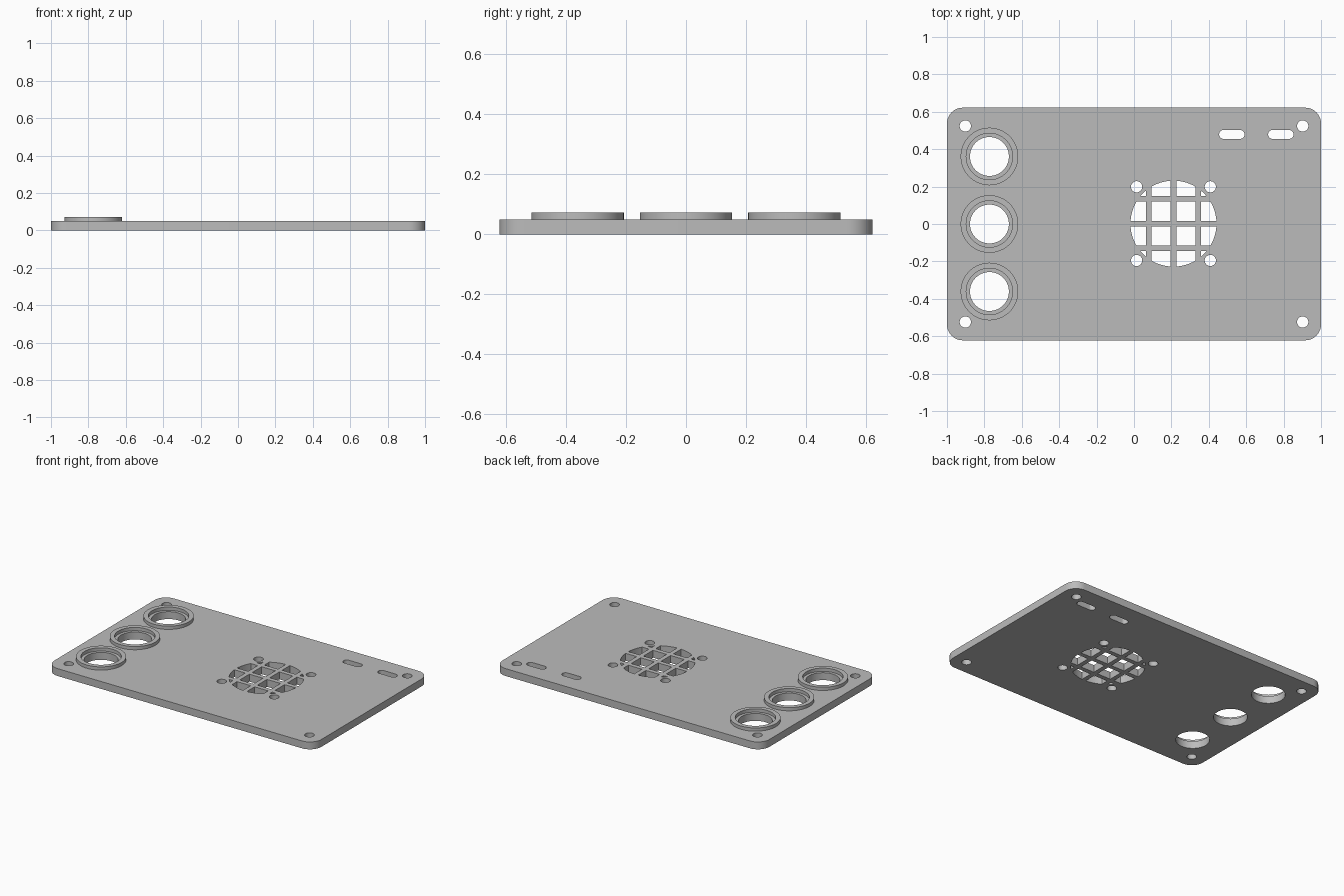
import bpy, bmesh
from math import cos, sin, pi, radians

if "Cube" in bpy.data.objects:
    bpy.data.objects.remove(bpy.data.objects["Cube"])

THICK = 0.05
RING_TOP = 0.072
FAN = (0.211, 0.002)

grey = bpy.data.materials.new("plain grey")
grey.use_nodes = True
grey.diffuse_color = (0.5, 0.5, 0.5, 1)
grey.node_tree.nodes["Principled BSDF"].inputs["Base Color"].default_value = (0.5, 0.5, 0.5, 1)


def rounded(cx, cy, hx, hy, r, steps=10):
    """Outline of a rounded rectangle; a circle or slot when r fills it."""
    pts = []
    for q, (sx, sy) in enumerate([(1, 1), (-1, 1), (-1, -1), (1, -1)]):
        for i in range(steps + 1):
            a = (q + i / steps) * pi / 2
            p = (cx + sx * (hx - r) + r * cos(a), cy + sy * (hy - r) + r * sin(a))
            if not pts or abs(p[0] - pts[-1][0]) + abs(p[1] - pts[-1][1]) > 1e-5:
                pts.append(p)
    if abs(pts[0][0] - pts[-1][0]) + abs(pts[0][1] - pts[-1][1]) < 1e-5:
        pts.pop()
    return pts


def circle(cx, cy, r, steps=12):
    return rounded(cx, cy, r, r, r, steps)


def prisms(name, outlines, z0, z1):
    """One object made of upright prisms."""
    bm = bmesh.new()
    for pts in outlines:
        low = [bm.verts.new((x, y, z0)) for x, y in pts]
        high = [bm.verts.new((x, y, z1)) for x, y in pts]
        bm.faces.new(low[::-1])
        bm.faces.new(high)
        for i in range(len(pts)):
            j = (i + 1) % len(pts)
            bm.faces.new((low[i], low[j], high[j], high[i]))
    return finish(name, bm)


def finish(name, bm):
    mesh = bpy.data.meshes.new(name)
    bm.to_mesh(mesh)
    bm.free()
    mesh.materials.append(grey)
    obj = bpy.data.objects.new(name, mesh)
    bpy.context.collection.objects.link(obj)
    return obj


def activate(obj):
    bpy.ops.object.select_all(action='DESELECT')
    obj.select_set(True)
    bpy.context.view_layer.objects.active = obj


def cut(obj, cutter):
    mod = obj.modifiers.new("cut", 'BOOLEAN')
    mod.operation = 'DIFFERENCE'
    mod.solver = 'EXACT'
    mod.object = cutter
    activate(obj)
    bpy.ops.object.modifier_apply(modifier=mod.name)
    bpy.data.objects.remove(cutter)


# Plate
plate = prisms("plate", [rounded(0, 0, 1, 0.622, 0.085)], 0, THICK)

# Button holes, corner and fan screw holes, and slots
ring_centres = [(-0.773, y) for y in (-0.361, 0, 0.361)]
holes = [circle(x, y, 0.104, 16) for x, y in ring_centres]
for sx in (-1, 1):
    for sy in (-1, 1):
        holes.append(circle(sx * 0.902, sy * 0.524, 0.03))
        holes.append(circle(FAN[0] + sx * 0.197, FAN[1] + sy * 0.197, 0.03))
for x in (0.523, 0.785):
    holes.append(rounded(x, 0.479, 0.068, 0.024, 0.024))
cut(plate, prisms("hole_cutter", holes, -0.1, 0.2))

# Fan opening, leaving a grid of three bars each way
fan_cutter = prisms("fan_cutter", [circle(*FAN, 0.23, 16)], -0.1, 0.2)
for along_x in (True, False):
    bars = []
    for off in (-0.132, 0, 0.132):
        hx, hy = (0.3, 0.015) if along_x else (0.015, 0.3)
        cx = FAN[0] + (0 if along_x else off)
        cy = FAN[1] + (off if along_x else 0)
        bars.append([(cx - hx, cy - hy), (cx + hx, cy - hy), (cx + hx, cy + hy), (cx - hx, cy + hy)])
    cut(fan_cutter, prisms("bar_cutter", bars, -0.2, 0.3))
cut(plate, fan_cutter)

# Raised button rings, open underneath where they meet the plate
rings = []
for n, (cx, cy) in enumerate(ring_centres):
    bm = bmesh.new()
    profile = [(0.154, THICK), (0.154, RING_TOP), (0.124, RING_TOP), (0.124, THICK)]
    loops = [[bm.verts.new((x, y, z)) for x, y in circle(cx, cy, r, 16)] for r, z in profile]
    for a, b in zip(loops, loops[1:]):
        for i in range(len(a)):
            j = (i + 1) % len(a)
            bm.faces.new((a[i], a[j], b[j], b[i]))
    rings.append(finish(f"button_ring_{n + 1}", bm))

# Smooth round walls, sharp rims
for obj in [plate] + rings:
    activate(obj)
    bpy.ops.object.shade_smooth_by_angle(angle=radians(30))
